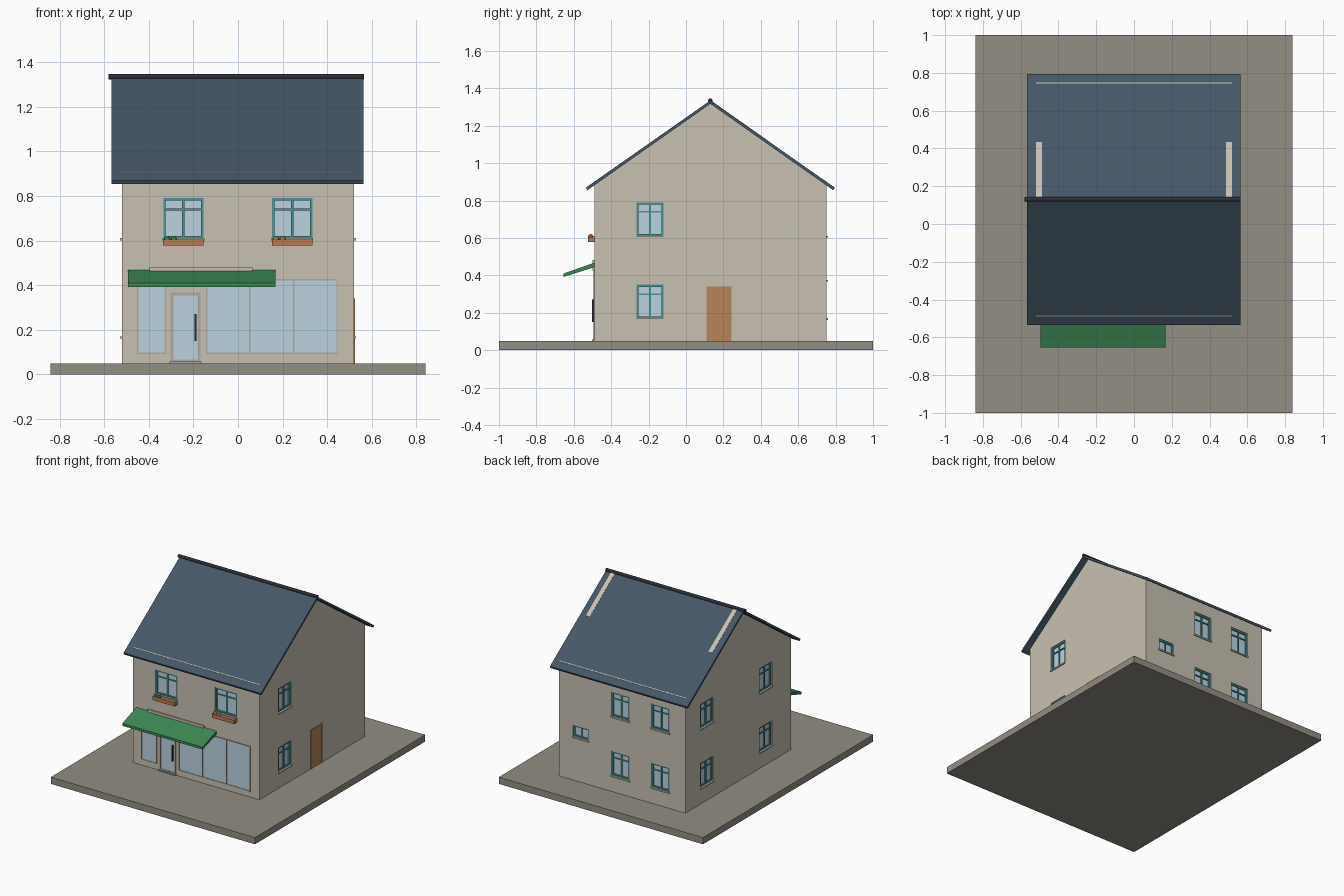
import bpy, bmesh, math
from mathutils import Vector

if "Cube" in bpy.data.objects:
    bpy.data.objects.remove(bpy.data.objects["Cube"])


def srgb(r, g, b):
    def f(c):
        c /= 255
        return c / 12.92 if c < 0.04 else ((c + 0.055) / 1.055) ** 2.4
    return (f(r), f(g), f(b), 1)


def material(name, *rgb):
    m = bpy.data.materials.new(name)
    m.diffuse_color = srgb(*rgb)
    m.use_nodes = True
    m.node_tree.nodes["Principled BSDF"].inputs["Base Color"].default_value = m.diffuse_color
    return m


WALL = material("plaster beige", 200, 193, 178)
ROOF = material("slate blue", 69, 87, 102)
DARK = material("dark ridge", 44, 47, 54)
SLAB = material("paving grey", 146, 142, 131)
TEAL = material("teal frame", 70, 148, 152)
GLASS = material("pale glass", 188, 211, 224)
GREEN = material("awning green", 60, 136, 84)
WOOD = material("door wood", 182, 133, 90)
CLAY = material("terracotta", 184, 122, 84)
SHOP = material("shopfront grey", 176, 170, 164)


def finish(bm, name, mat):
    bmesh.ops.recalc_face_normals(bm, faces=bm.faces)
    me = bpy.data.meshes.new(name)
    bm.to_mesh(me)
    bm.free()
    me.materials.append(mat)
    ob = bpy.data.objects.new(name, me)
    bpy.context.collection.objects.link(ob)
    return ob


def boxes(name, mat, items):
    """One object from axis-aligned boxes (x0, x1, y0, y1, z0, z1)."""
    bm = bmesh.new()
    for b in items:
        vs = bmesh.ops.create_cube(bm, size=1)["verts"]
        for v in vs:
            v.co = Vector([(b[2 * i] + b[2 * i + 1]) / 2 + v.co[i] * abs(b[2 * i + 1] - b[2 * i])
                           for i in range(3)])
    return finish(bm, name, mat)


def prism(name, mat, profile, x0, x1):
    """Extrude a (y, z) profile along x."""
    bm = bmesh.new()
    face = bm.faces.new([bm.verts.new((x0, y, z)) for y, z in profile])
    ext = bmesh.ops.extrude_face_region(bm, geom=[face])["geom"]
    for v in ext:
        if isinstance(v, bmesh.types.BMVert):
            v.co.x = x1
    return finish(bm, name, mat)


# House outline
X, YF, YB, YM = 0.52, -0.49, 0.75, 0.13
FLOOR, RIDGE, PITCH = 0.05, 1.335, 0.7


def roof_z(y):
    return RIDGE - PITCH * abs(y - YM)


def on_wall(side, u0, u1, d0, d1, z0, z1):
    """Box on a wall: u along the wall, d outward from it."""
    if side == "front":
        return (u0, u1, YF - d0, YF - d1, z0, z1)
    if side == "back":
        return (u0, u1, YB + d0, YB + d1, z0, z1)
    s = 1 if side == "right" else -1
    return (s * (X + d0), s * (X + d1), u0, u1, z0, z1)


def border(side, u0, u1, z0, z1, w, d0, d1):
    """Four frame bars around an opening."""
    return [on_wall(side, u0, u0 + w, d0, d1, z0, z1), on_wall(side, u1 - w, u1, d0, d1, z0, z1),
            on_wall(side, u0, u1, d0, d1, z0, z0 + w), on_wall(side, u0, u1, d0, d1, z1 - w, z1)]


# Paving and walls
boxes("paving_slab", SLAB, [(-0.84, 0.84, -1, 1, 0, FLOOR)])
walls = prism("walls", WALL, [(YF, FLOOR - 0.005), (YB, FLOOR - 0.005), (YB, roof_z(YB) - 0.008),
                              (YM, RIDGE - 0.008), (YF, roof_z(YF) - 0.008)], -X, X)

# Windows: side, start, end, bottom, top
UP, LOW = (0.61, 0.79), (0.17, 0.35)
windows = [("front", -0.335, -0.155, *UP), ("front", 0.153, 0.333, *UP), ("back", 0.275, 0.405, 0.375, 0.46)]
for z in (UP, LOW):
    windows += [("back", -0.06, 0.087, *z), ("back", -0.388, -0.241, *z), ("right", -0.265, -0.12, *z),
                ("left", -0.265, -0.12, *z), ("left", 0.425, 0.57, *z)]

# Cut the window recesses
cutter = boxes("recess_cutter", WALL, [on_wall(s, a, b, -0.022, 0.05, c, d) for s, a, b, c, d in windows])
cutter.hide_render = True
mod = walls.modifiers.new("recess", "BOOLEAN")
mod.operation, mod.object, mod.solver = "DIFFERENCE", cutter, "EXACT"
bpy.context.view_layer.objects.active = walls
bpy.ops.object.modifier_apply(modifier="recess")
bpy.data.objects.remove(cutter)

for i, (s, a, b, c, d) in enumerate(windows):
    m = (a + b) / 2
    bars = border(s, a, b, c, d, 0.011, -0.022, -0.006)
    bars.append(on_wall(s, m - 0.005, m + 0.005, -0.02, -0.008, c, d))
    if d - c > 0.1:
        bars.append(on_wall(s, a, b, -0.02, -0.008, d - 0.055, d - 0.047))
    boxes(f"window_frame_{i}", TEAL, bars)
    boxes(f"window_glass_{i}", GLASS, [on_wall(s, a, b, -0.024, -0.015, c, d)])
    boxes(f"window_sill_{i}", WALL, [on_wall(s, a - 0.004, b + 0.004, -0.01, 0.008, c - 0.009, c + 0.001)])

# Roof slopes, mirrored about the ridge
for name, s in (("front", -1), ("back", 1)):
    e = YM + s * 0.665
    prism(f"roof_{name}", ROOF, [(YM, RIDGE), (e, roof_z(e)), (e - s * 0.007, roof_z(e) - 0.015),
                                 (YM, RIDGE - 0.018)], -0.567, 0.563)
    # Wall top showing as a thin line through the roof
    a, b = YM + s * 0.614, YM + s * 0.619
    prism(f"eaves_line_{name}", WALL, [(a, roof_z(a) - 0.004), (a, roof_z(a) + 0.001),
                                       (b, roof_z(b) + 0.001), (b, roof_z(b) - 0.004)], -X, X)

# Gable copings showing on the back slope
for name, x in (("left", -0.52), ("right", 0.487)):
    prism(f"gable_coping_{name}", WALL, [(0.14, roof_z(0.14) - 0.004), (0.14, roof_z(0.14) + 0.002),
                                         (0.435, roof_z(0.435) + 0.001), (0.435, roof_z(0.435) - 0.004)],
          x, x + 0.032)

# Ridge cap
prism("ridge_cap", DARK, [(YM + 0.012 * math.cos(k * math.pi / 6), 1.334 + 0.012 * math.sin(k * math.pi / 6))
                          for k in range(12)], -0.58, 0.565)

# Shopfront: display windows and glazed door
for name, a, b, z0, z1, bars in (("small_display", -0.453, -0.323, 0.092, 0.428, ()),
                                 ("large_display", -0.143, 0.447, 0.092, 0.428, (0.052, 0.25)),
                                 ("shop_door", -0.303, -0.168, 0.055, 0.367, ())):
    w = 0.013 if name == "shop_door" else 0.006
    frame = border("front", a, b, z0, z1, w, -0.005, 0.005)
    frame += [on_wall("front", u - 0.003, u + 0.003, -0.005, 0.005, z0, z1) for u in bars]
    boxes(name + "_frame", SHOP, frame)
    boxes(name + "_glass", GLASS, [on_wall("front", a, b, -0.005, 0.002, z0, z1)])
boxes("shop_door_handle", DARK, [on_wall("front", -0.194, -0.187, 0, 0.012, 0.15, 0.27)])
boxes("shop_door_step", SHOP, [on_wall("front", -0.308, -0.163, 0, 0.012, FLOOR, 0.058)])
boxes("sign_board", WALL, [on_wall("front", -0.396, 0.066, -0.002, 0.01, 0.425, 0.482)])

# Awning
prism("awning", GREEN, [(-0.488, 0.468), (-0.654, 0.41), (-0.654, 0.392), (-0.488, 0.444)], -0.494, 0.167)

# Side door with raised surround
boxes("side_door", WOOD, [on_wall("right", 0.115, 0.238, -0.005, 0.002, FLOOR, 0.335)])
boxes("side_door_frame", WOOD, [on_wall("right", 0.11, 0.117, -0.005, 0.005, FLOOR, 0.34),
                                on_wall("right", 0.237, 0.244, -0.005, 0.005, FLOOR, 0.34),
                                on_wall("right", 0.11, 0.244, -0.005, 0.005, 0.333, 0.34)])

# Window boxes with little plants
for name, a, mat in (("left", -0.336, GREEN), ("right", 0.152, CLAY)):
    boxes(f"planter_{name}", CLAY, [on_wall("front", a, a + 0.182, 0, 0.035, 0.577, 0.605)])
    bm = bmesh.new()
    for u in (0.018, 0.048):
        new = bmesh.ops.create_icosphere(bm, subdivisions=2, radius=0.014)["verts"]
        bmesh.ops.translate(bm, verts=new, vec=(a + u, YF - 0.02, 0.607))
    finish(bm, f"plants_{name}", mat)
